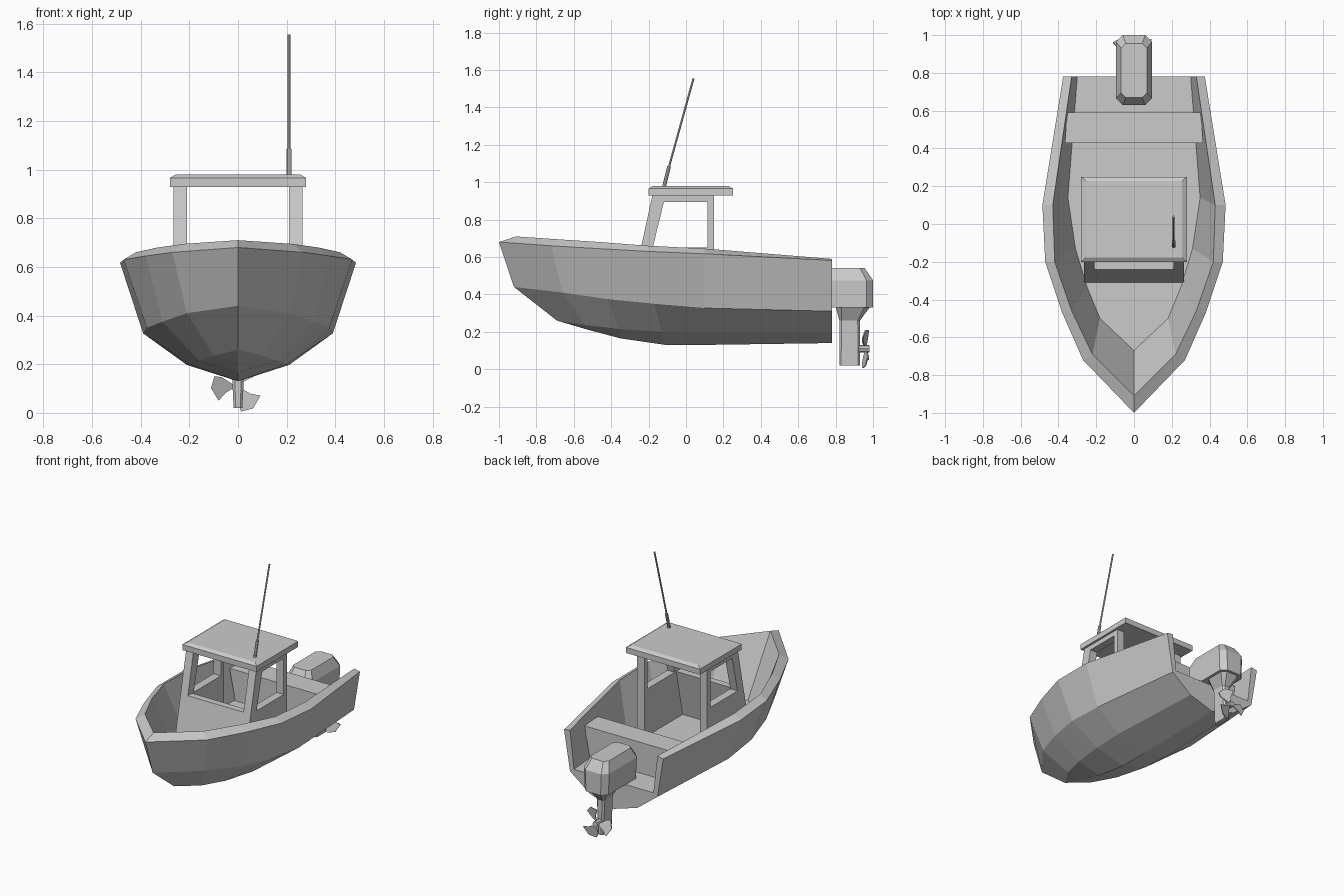
import bpy, bmesh
from math import radians, cos, sin
from mathutils import Vector

if "Cube" in bpy.data.objects:
    bpy.data.objects.remove(bpy.data.objects["Cube"])


def make(name, verts, faces, mirror=False):
    me = bpy.data.meshes.new(name)
    bm = bmesh.new()
    vs = [bm.verts.new(v) for v in verts]
    for f in faces:
        bm.faces.new([vs[i] for i in f])
    bmesh.ops.remove_doubles(bm, verts=bm.verts, dist=1e-5)
    bmesh.ops.recalc_face_normals(bm, faces=bm.faces)
    bm.to_mesh(me)
    bm.free()
    ob = bpy.data.objects.new(name, me)
    bpy.context.collection.objects.link(ob)
    if mirror:
        ob.modifiers.new("mirror", 'MIRROR').use_clip = True
    return ob


def loft(name, rings):
    """Closed rings joined in sequence, with capped ends."""
    n = len(rings[0])
    verts = [p for r in rings for p in r]
    faces = [(k*n+i, k*n+(i+1) % n, (k+1)*n+(i+1) % n, (k+1)*n+i)
             for k in range(len(rings)-1) for i in range(n)]
    faces += [tuple(range(n)), tuple(range((len(rings)-1)*n, len(rings)*n))]
    return make(name, verts, faces)


def rect(x0, x1, y0, y1, z):
    return [(x0, y0, z), (x1, y0, z), (x1, y1, z), (x0, y1, z)]


def octagon(w, y0, y1, c, z):
    return [(-w+c, y0, z), (w-c, y0, z), (w, y0+c, z), (w, y1-c, z),
            (w-c, y1, z), (-w+c, y1, z), (-w, y1-c, z), (-w, y0+c, z)]


def rod(name, a, b, r, sides=8):
    a, b = Vector(a), Vector(b)
    bpy.ops.mesh.primitive_cylinder_add(vertices=sides, radius=r, depth=(b-a).length,
                                        location=(a+b)/2)
    ob = bpy.context.object
    ob.name = name
    ob.rotation_euler = (b-a).to_track_quat('Z', 'Y').to_euler()
    return ob


# Hull: half shell from lengthwise rails, bow to stern, then mirrored
FLOOR = 0.33
keel = [(0, -.69, .26), (0, -.52, .21), (0, -.35, .165), (0, -.11, .13), (0, .1, .13), (0, .78, .14)]
bilge = [(0, -.69, .26), (.1, -.54, .235), (.16, -.36, .215), (.2, -.13, .2), (.21, .1, .197), (.18, .78, .195)]
chine = [(0, -.92, .44), (.21, -.66, .41), (.31, -.42, .375), (.375, -.17, .35), (.39, .1, .327), (.33, .78, .31)]
outer = [(0, -1, .68), (.27, -.72, .66), (.38, -.47, .645), (.47, -.2, .63), (.485, .1, .617), (.375, .78, .582)]
inner = [(0, -.91, .71), (.22, -.69, .695), (.33, -.46, .68), (.42, -.2, .66), (.43, .1, .645), (.33, .78, .59)]
sole = [(0, -.67), (.18, -.5), (.25, -.33), (.31, -.13), (.35, .14), (.30, .78)]
rails = [keel, bilge, chine, outer, inner,
         [(x, y, FLOOR) for x, y in sole], [(0, y, FLOOR) for x, y in sole]]
verts = [p for r in rails for p in r]
faces = [(r*6+i, r*6+i+1, r*6+i+7, r*6+i+6) for r in range(6) for i in range(5)]
faces.append(tuple(r*6+5 for r in range(7)))
me_faces = []
for f in faces:  # collapse coincident corners at the bow
    seen, out = set(), []
    for i in f:
        if verts[i] not in seen:
            seen.add(verts[i])
            out.append(verts.index(verts[i]))
    if len(out) > 2:
        me_faces.append(out)
make("hull", verts, me_faces, mirror=True)

# Rear bench
loft("bench", [[(-.32, .43, FLOOR-.01), (.32, .43, FLOOR-.01), (.31, .59, FLOOR-.01), (-.31, .59, FLOOR-.01)],
               [(-.365, .43, .54), (.365, .43, .54), (.355, .59, .54), (-.355, .59, .54)]])

# Cabin sides: window frames
out4 = [(-.31, FLOOR), (-.18, .93), (.15, .93), (.15, FLOOR)]
in4 = [(-.178, .65), (-.118, .895), (.115, .895), (.115, .65)]
v = [(x, y, z) for x in (.21, .265) for y, z in out4 + in4]
f = []
for i in range(4):
    j = (i+1) % 4
    f += [(i, j, 4+j, 4+i), (8+i, 8+j, 12+j, 12+i), (i, j, 8+j, 8+i), (4+i, 4+j, 12+j, 12+i)]
make("cabin_side", v, f, mirror=True)

# Cabin front panel and roof
front = [(-.31, FLOOR), (-.241, .65), (-.195, .65), (-.264, FLOOR)]
loft("cabin_front", [[(x, y, z) for y, z in front] for x in (-.21, .21)])
loft("roof", [rect(-.28, .28, -.2, .25, .928), rect(-.28, .28, -.2, .25, .966),
              rect(-.255, .255, -.178, .228, .98)])

# Antenna
rod("antenna_base", (.21, -.118, .975), (.21, -.09, 1.085), .01)
rod("antenna", (.21, -.09, 1.085), (.21, .04, 1.555), .0055)

# Outboard motor: cowl, then leg tapering below it
loft("motor_cowl", [octagon(.09, .635, 1.0, .035, .33), octagon(.095, .63, 1.0, .035, .475),
                    octagon(.068, .67, .955, .025, .542)])
loft("motor_leg", [octagon(.075, .8, .985, .03, .335), octagon(.03, .82, .93, .012, .26),
                   octagon(.018, .82, .93, .009, .02)])

# Propeller: hub and three pitched blades
HZ = .11
rod("propeller_hub", (0, .91, HZ), (0, .98, HZ), .02)
for k, deg in enumerate((64, 184, 304)):
    pts = [(-14, .015, -.2), (-33, .075, -1), (-27, .105, -.9), (0, .111, 0),
           (33, .1, 1), (25, .06, .7), (14, .015, .2)]
    ring = [(r*cos(radians(deg+a)), .957+.016*t, HZ+r*sin(radians(deg+a))) for a, r, t in pts]
    loft("propeller_blade_%d" % k, [ring, [(x, y+.006, z) for x, y, z in ring]])
